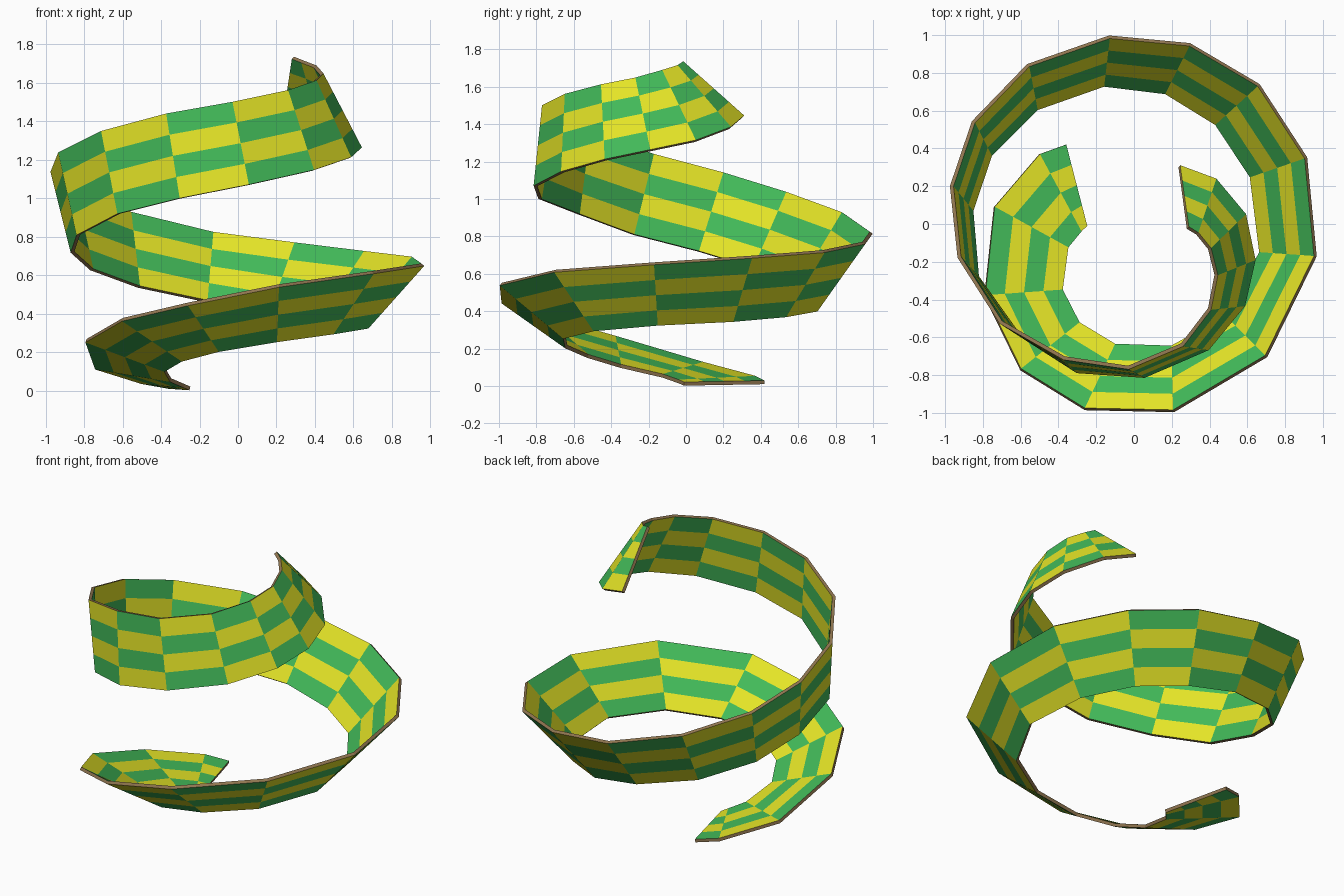
import bpy, bmesh
from mathutils import Vector

ROWS = 4          # checker cells across the ribbon
THICKNESS = 0.02

# Paths of the two long edges of the ribbon, from the bottom curl to the top curl
UPPER_EDGE = [
    (-.36, .42, .02), (-.50, .37, .045), (-.74, .09, .12), (-.79, -.38, .26),
    (-.60, -.77, .37), (-.26, -.98, .45), (.21, -.99, .545), (.70, -.70, .615),
    (.96, -.17, .655), (.91, .35, .69), (.66, .735, .72), (.295, .95, .765),
    (-.13, .99, .82), (-.56, .84, .925), (-.85, .54, 1.035), (-.965, .20, 1.14),
    (-.925, -.175, 1.24), (-.705, -.52, 1.35), (-.37, -.71, 1.44), (-.03, -.76, 1.50),
    (.255, -.64, 1.56), (.40, -.45, 1.61), (.435, -.27, 1.645), (.40, -.13, 1.685),
    (.335, -.05, 1.71), (.285, -.02, 1.73)]
LOWER_EDGE = [
    (-.25, -.01, .012), (-.28, -.04, .025), (-.35, -.125, .055), (-.38, -.35, .107),
    (-.29, -.525, .16), (-.10, -.64, .21), (.20, -.65, .26), (.49, -.49, .30),
    (.67, -.15, .33), (.62, .25, .35), (.435, .53, .375), (.167, .695, .405),
    (-.16, .735, .465), (-.515, .61, .54), (-.76, .365, .63), (-.86, .07, .72),
    (-.83, -.28, .81), (-.62, -.575, .92), (-.30, -.78, 1.00), (.055, -.805, 1.07),
    (.39, -.66, 1.145), (.58, -.43, 1.21), (.635, -.19, 1.26), (.585, .05, 1.31),
    (.43, .235, 1.38), (.24, .305, 1.44)]


def material(name, color):
    mat = bpy.data.materials.new(name)
    mat.diffuse_color = (*color, 1)
    return mat


# Checkered ribbon: straight rungs between the edges, joined by quads
bm = bmesh.new()
rungs = []
for up, low in zip(UPPER_EDGE, LOWER_EDGE):
    up, low = Vector(up), Vector(low)
    rungs.append([bm.verts.new(up.lerp(low, r / ROWS)) for r in range(ROWS + 1)])
for i, (a, b) in enumerate(zip(rungs, rungs[1:])):
    for r in range(ROWS):
        face = bm.faces.new((a[r], a[r + 1], b[r + 1], b[r]))
        face.material_index = (i + r) % 2
mesh = bpy.data.meshes.new("spiral_ribbon")
bm.to_mesh(mesh)
bm.free()

ribbon = bpy.data.objects.new("spiral_ribbon", mesh)
bpy.context.collection.objects.link(ribbon)
mesh.materials.append(material("green", (.055, .49, .10)))
mesh.materials.append(material("yellow", (.78, .78, .02)))
mesh.materials.append(material("brown_rim", (.28, .18, .08)))

# Thickness, with the rim in brown
solid = ribbon.modifiers.new("thickness", 'SOLIDIFY')
solid.thickness = THICKNESS
solid.offset = 0
solid.material_offset_rim = 2
